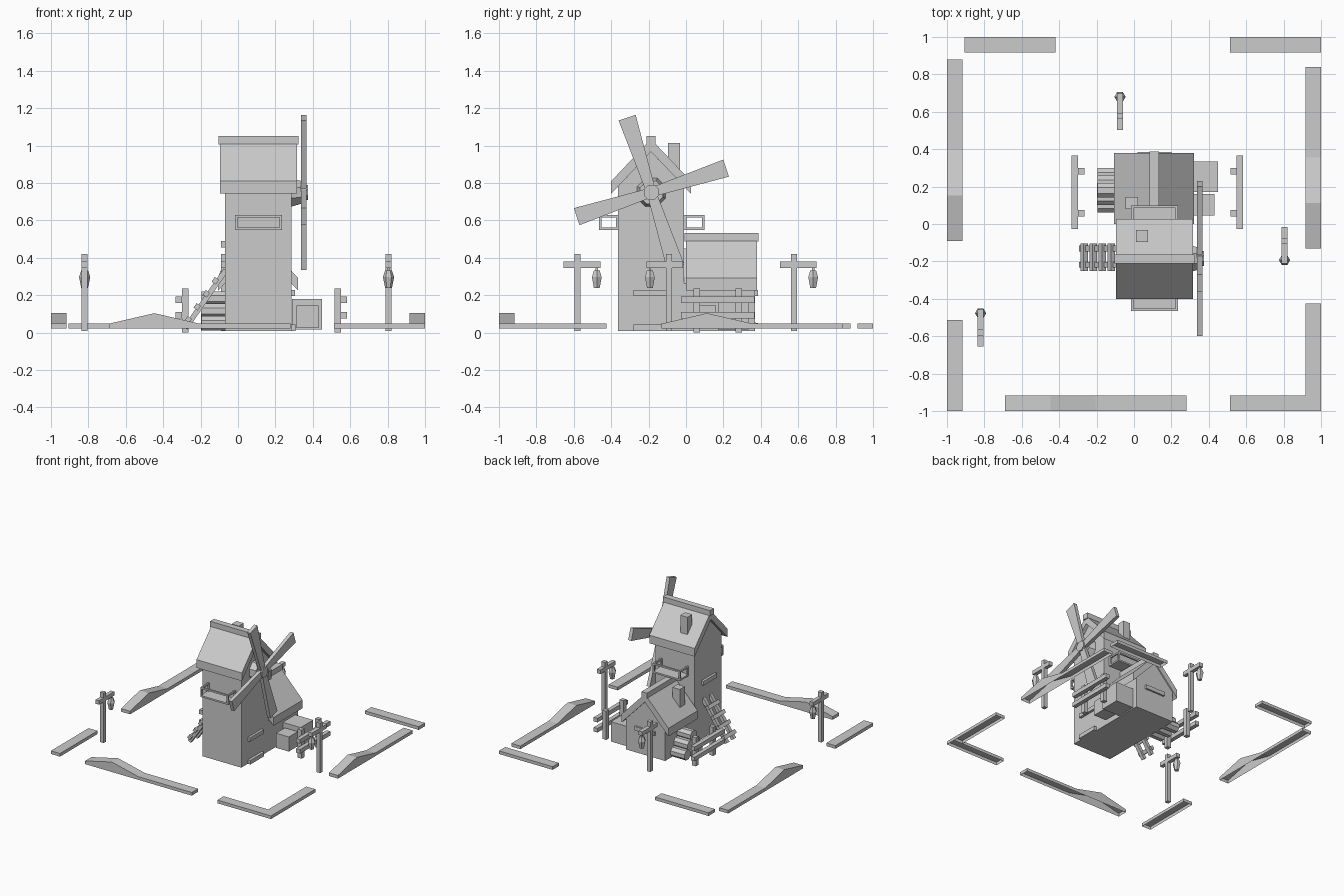
import bpy, bmesh
from math import sin, cos, pi, radians, atan2
from mathutils import Vector, Matrix

if "Cube" in bpy.data.objects:
    bpy.data.objects.remove(bpy.data.objects["Cube"])


def finish(name, bm):
    bmesh.ops.recalc_face_normals(bm, faces=bm.faces)
    me = bpy.data.meshes.new(name)
    bm.to_mesh(me)
    bm.free()
    ob = bpy.data.objects.new(name, me)
    bpy.context.collection.objects.link(ob)
    return ob


def box(name, x0, x1, y0, y1, z0, z1):
    bm = bmesh.new()
    bmesh.ops.create_cube(bm, size=1)
    for v in bm.verts:
        v.co = Vector(((x0 + x1) / 2 + v.co.x * (x1 - x0),
                       (y0 + y1) / 2 + v.co.y * (y1 - y0),
                       (z0 + z1) / 2 + v.co.z * (z1 - z0)))
    return finish(name, bm)


def prism(name, pts, axis, a, b, open_base=False):
    """Extrude a 2D profile along x (pts are y,z) or y (pts are x,z)."""
    bm = bmesh.new()
    def put(p, t):
        return bm.verts.new((t, p[0], p[1]) if axis == 'x' else (p[0], t, p[1]))
    A = [put(p, a) for p in pts]
    B = [put(p, b) for p in pts]
    bm.faces.new(A)
    bm.faces.new(B)
    n = len(pts)
    for i in range(n):
        if open_base and i == n - 1:
            continue
        j = (i + 1) % n
        bm.faces.new((A[i], A[j], B[j], B[i]))
    return finish(name, bm)


def rod(name, loc, r1, r2, depth, axis='x', sides=8):
    bm = bmesh.new()
    bmesh.ops.create_cone(bm, cap_ends=True, segments=sides, radius1=r1, radius2=r2, depth=depth)
    m = Matrix.Rotation(pi / sides, 4, 'Z')
    if axis == 'x':
        m = Matrix.Rotation(pi / 2, 4, 'Y') @ m
    bm.transform(Matrix.Translation(loc) @ m)
    return finish(name, bm)


def building(name, axis, c, half, a, b, eave, oa, ob_):
    """Gabled walls, thick chevron roof and ridge cap; c is the ridge position."""
    reach = half + 0.036
    under = eave + (half + 0.036 - half) * 1.05
    prism(name + "_walls", [(c - half, 0.01), (c + half, 0.01), (c + half, under),
                            (c, eave + 0.225), (c - half, under)], axis, a, b)
    prism(name + "_roof", [(c - reach, eave), (c, eave + 0.225), (c + reach, eave),
                           (c + reach, eave + 0.067), (c, eave + 0.292),
                           (c - reach, eave + 0.067)], axis, oa, ob_)
    prism(name + "_ridge_cap", [(c - 0.025, eave + 0.262), (c + 0.025, eave + 0.262),
                                (c + 0.025, eave + 0.308), (c - 0.025, eave + 0.308)],
          axis, oa - 0.008, ob_ + 0.008)


# Tower and annex
building("tower", 'x', -0.187, 0.177, -0.07, 0.285, 0.743, -0.097, 0.315)
building("annex", 'y', 0.108, 0.178, -0.02, 0.37, 0.225, 0.0, 0.38)
box("tower_chimney", 0.01, 0.075, -0.095, -0.033, 0.85, 1.015)
box("annex_chimney", -0.045, 0.022, 0.08, 0.145, 0.32, 0.505)

# Balconies: floor, corner posts, top rails
for tag, wall, out in (("front", -0.36, -0.465), ("back", -0.01, 0.1)):
    t = 0.014 if out > wall else -0.014
    y0, y1 = sorted((wall, out))
    box(tag + "_balcony_floor", -0.017, 0.235, y0, y1, 0.55, 0.563)
    box(tag + "_balcony_rail", -0.017, 0.235, *sorted((out, out - t)), 0.617, 0.63)
    for x in (-0.017, 0.222):
        box(tag + "_balcony_side_rail", x, x + 0.013, y0, y1, 0.617, 0.63)
        for y in (wall + t, out):
            box(tag + "_balcony_post", x, x + 0.013, *sorted((y, y - t)), 0.56, 0.62)

# Sills and doorstep on the walls
box("side_sill", 0.26, 0.305, -0.28, -0.1, 0.196, 0.228)
box("side_step", 0.26, 0.308, -0.28, -0.1, 0.01, 0.043)
box("left_sill", -0.09, -0.05, -0.275, -0.1, 0.455, 0.49)
box("annex_sill", 0.02, 0.2, 0.35, 0.385, 0.196, 0.228)

# Sails
hy, hz = -0.185, 0.75
rod("sail_bearing", (0.31, hy, hz), 0.083, 0.066, 0.055)
rod("sail_hub", (0.352, hy, hz), 0.043, 0.043, 0.046)
for k in range(4):
    a = radians(18 + 90 * k)
    prism("sail", [(hy + r * cos(a) - w * sin(a), hz + r * sin(a) + w * cos(a))
                   for r, w in ((0.02, -0.026), (0.42, -0.048), (0.42, 0.048), (0.02, 0.026))],
          'x', 0.336, 0.365)

# Kerbs, open underneath; the long ones have a hump near one end
Z0, Z1 = 0.022, 0.048
def kerb(axis, s0, s1, a, b, hump=False):
    q = (s1 - s0) / 4
    top = [(s0 + q, 0.104), (s0 + 2 * q, Z1)] if hump else []
    prism("kerb", [(s0, Z0), (s0, Z1)] + top + [(s1, Z1), (s1, Z0)],
          'y' if axis == 'x' else 'x', a, b, True)

kerb('x', -0.69, 0.28, -1, -0.918, True)
kerb('y', -0.09, 0.88, -1, -0.918, True)
kerb('y', -0.13, 0.84, 0.918, 1, True)
kerb('x', -0.905, -0.42, 0.918, 1)
kerb('x', 0.512, 1, 0.918, 1)
kerb('x', 0.512, 1, -1, -0.918)
kerb('y', -0.918, -0.425, 0.918, 1)
kerb('y', -1, -0.512, -1, -0.918)

# Lamp posts
for x, y, s in ((-0.075, 0.577, 1), (0.805, -0.09, -1), (-0.82, -0.58, 1)):
    box("lamp_post", x - 0.016, x + 0.016, y - 0.016, y + 0.016, 0.01, 0.42)
    ya, yb = sorted((y - 0.075 * s, y + 0.122 * s))
    box("lamp_arm", x - 0.016, x + 0.016, ya, yb, 0.347, 0.38)
    ly = y + 0.103 * s
    rod("lantern_lower", (x, ly, 0.268), 0.018, 0.03, 0.058, 'z', 6)
    rod("lantern_upper", (x, ly, 0.315), 0.03, 0.018, 0.036, 'z', 6)
    box("lantern_hook", x - 0.006, x + 0.006, ly - 0.006, ly + 0.006, 0.33, 0.35)

# Fences
for x, rx in ((-0.299, -0.334), (0.515, 0.549)):
    for y in (0.04, 0.265):
        box("fence_post", x, x + 0.035, y, y + 0.035, 0.0, 0.235)
    for z in (0.076, 0.159):
        box("fence_rail", rx, rx + 0.034, -0.028, 0.365, z, z + 0.034)

# Log pile
for row in range(3):
    for i in range(3 - row):
        rod("log", (-0.13 - 0.004 * ((row + i) % 2), 0.1 + 0.08 * i + 0.04 * row,
                    0.05 + 0.066 * row), 0.042, 0.042, 0.13)

# Crates
box("large_crate", 0.288, 0.45, 0.17, 0.333, 0.017, 0.18)
box("small_crate", 0.314, 0.43, 0.045, 0.16, 0.025, 0.145)

# Ladder leaning on the left wall
p, q = Vector((-0.27, 0, 0.04)), Vector((-0.065, 0, 0.335))
d = (q - p).normalized()
n = Vector((-d.z, 0, d.x))
def slanted(name, s0, s1, y0, y1, t0, t1):
    prism(name, [((p + d * s + n * t).x, (p + d * s + n * t).z)
                 for s, t in ((s0, t0), (s1, t0), (s1, t1), (s0, t1))], 'y', y0, y1)
for y in (-0.232, -0.146):
    slanted("ladder_rail", -0.02, (q - p).length, y, y + 0.03, -0.014, 0.014)
for k in range(4):
    s = 0.025 + 0.085 * k
    slanted("ladder_rung", s - 0.015, s + 0.015, -0.25, -0.103, 0.0, 0.027)
